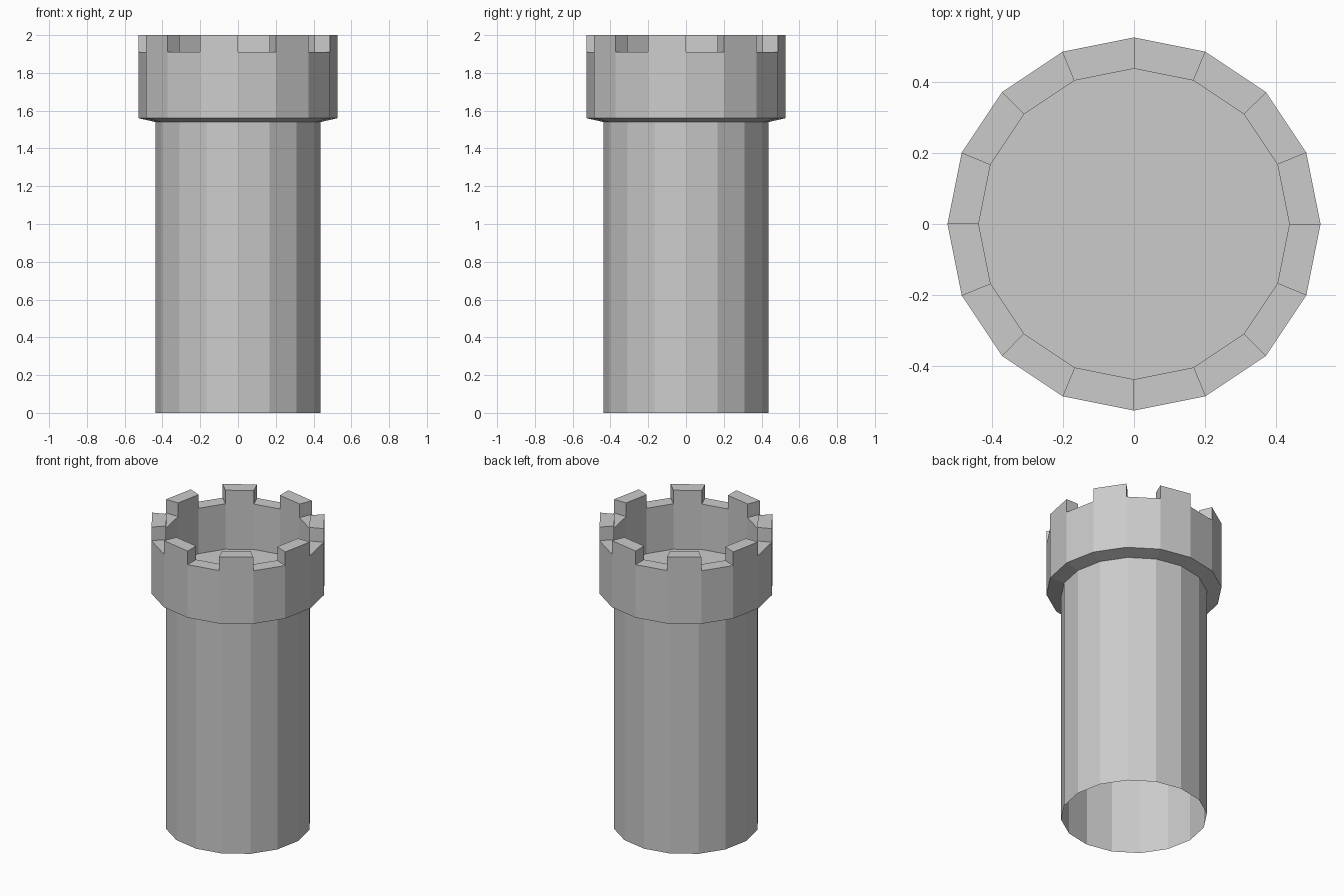
import bpy, bmesh
from math import cos, sin, tau

if "Cube" in bpy.data.objects:
    bpy.data.objects.remove(bpy.data.objects["Cube"])

SIDES = 16
R_SHAFT, R_RIM = 0.438, 0.526
Z_FLARE, Z_RIM, Z_FLOOR, Z_NOTCH, Z_TOP = 1.54, 1.56, 1.61, 1.91, 2.0

bm = bmesh.new()


def ring(r, z):
    return [bm.verts.new((r * cos(tau * i / SIDES), r * sin(tau * i / SIDES), z))
            for i in range(SIDES)]


def bridge(a, b, i):
    j = (i + 1) % SIDES
    bm.faces.new((a[i], a[j], b[j], b[i]))


# Tower profile: open-bottomed shaft, flared collar, parapet wall, sunken floor
profile = [(R_SHAFT, 0), (R_SHAFT, Z_FLARE), (R_RIM, Z_RIM), (R_RIM, Z_NOTCH),
           (R_SHAFT, Z_NOTCH), (R_SHAFT, Z_FLOOR)]
rings = [ring(r, z) for r, z in profile]
outer, inner = rings[3], rings[4]
merlons = []
for k in range(len(rings) - 1):
    for i in range(SIDES):
        j = (i + 1) % SIDES
        a, b = rings[k], rings[k + 1]
        face = bm.faces.new((a[i], a[j], b[j], b[i]))
        # every second segment of the parapet top carries a merlon
        if k == 3 and i % 2:
            merlons.append(face)
bm.faces.new(rings[-1])

# Merlons: raise the alternate parapet segments
for f in bmesh.ops.extrude_discrete_faces(bm, faces=merlons)["faces"]:
    top = list(f.verts)
    base = [bm.verts.new(v.co) for v in top]
    for v in top:
        v.co.z = Z_TOP
    for n in range(4):
        m = (n + 1) % 4
        if not bm.edges.get((top[n], top[m])).link_faces[1:]:
            bm.faces.new((base[n], base[m], top[m], top[n]))
bmesh.ops.delete(bm, geom=[v for v in bm.verts if not v.link_faces], context='VERTS')
bmesh.ops.remove_doubles(bm, verts=bm.verts, dist=1e-5)
bmesh.ops.recalc_face_normals(bm, faces=bm.faces)

mesh = bpy.data.meshes.new("castle_tower")
bm.to_mesh(mesh)
bm.free()
tower = bpy.data.objects.new("castle_tower", mesh)
bpy.context.collection.objects.link(tower)
